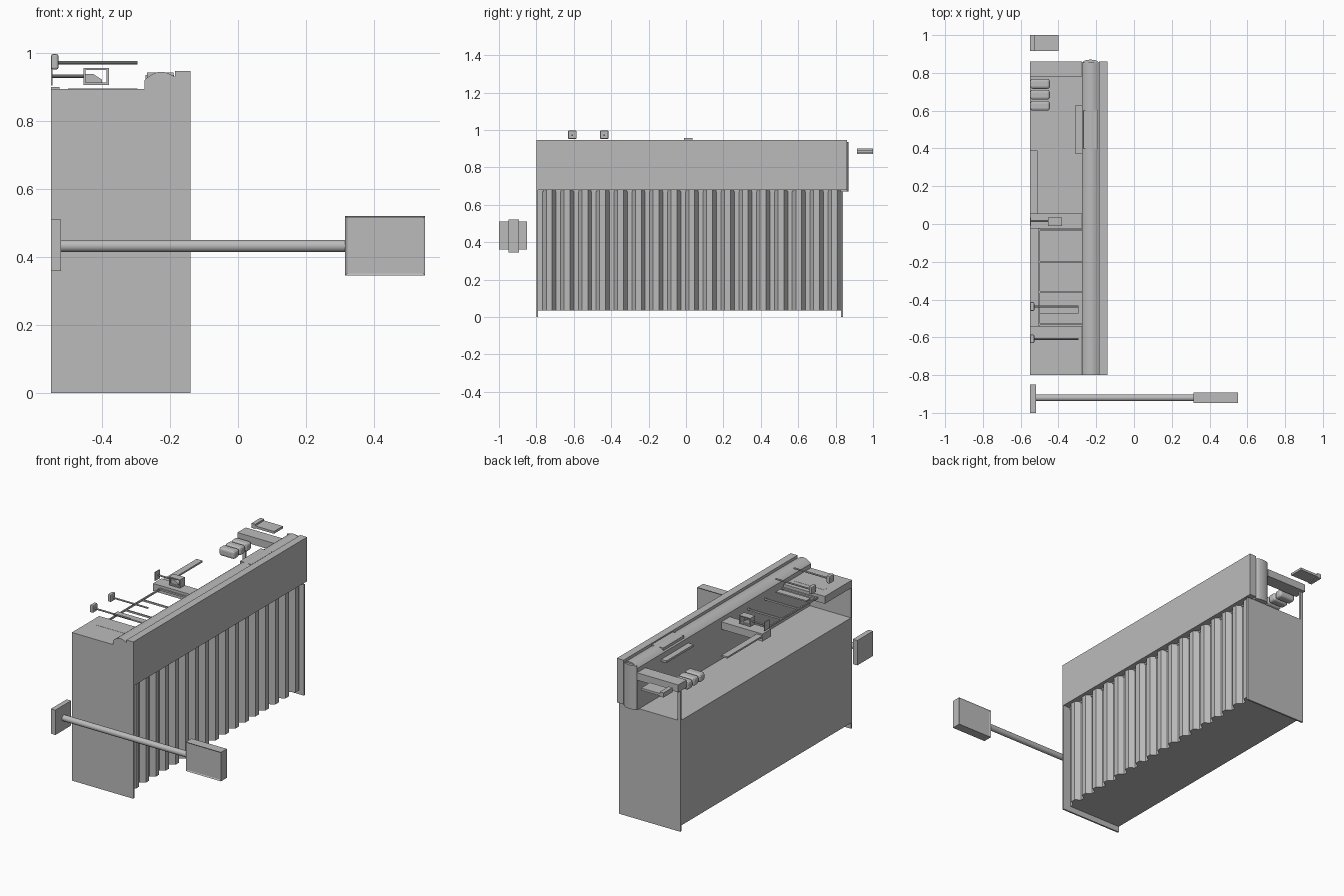
import bpy, bmesh, math
from mathutils import Vector

cube = bpy.data.objects.get("Cube")
if cube:
    bpy.data.objects.remove(cube, do_unlink=True)

grey = bpy.data.materials.new("plain_grey")
grey.use_nodes = True
grey.diffuse_color = (0.5, 0.5, 0.5, 1)
grey.node_tree.nodes["Principled BSDF"].inputs["Base Color"].default_value = (0.5, 0.5, 0.5, 1)


def finish(name, bm, smooth=False):
    bmesh.ops.recalc_face_normals(bm, faces=bm.faces)
    mesh = bpy.data.meshes.new(name)
    bm.to_mesh(mesh)
    bm.free()
    mesh.materials.append(grey)
    ob = bpy.data.objects.new(name, mesh)
    bpy.context.collection.objects.link(ob)
    if smooth:
        bpy.ops.object.select_all(action='DESELECT')
        ob.select_set(True)
        bpy.context.view_layer.objects.active = ob
        bpy.ops.object.shade_smooth_by_angle(angle=math.radians(35))
    return ob


def box(name, x, y, z):
    """Box from three (low, high) ranges."""
    bm = bmesh.new()
    bmesh.ops.create_cube(bm, size=1)
    for v in bm.verts:
        v.co = Vector([(r[0] + r[1]) / 2 + c * (r[1] - r[0]) for r, c in zip((x, y, z), v.co)])
    return finish(name, bm)


def prism(name, points, axis, low, high, smooth=False):
    """Extrude a closed outline; points leave out the extrusion axis."""
    bm = bmesh.new()
    verts = []
    for p in points:
        co = list(p)
        co.insert(axis, low)
        verts.append(bm.verts.new(co))
    face = bm.faces.new(verts)
    out = bmesh.ops.extrude_face_region(bm, geom=[face])
    shift = Vector((0, 0, 0))
    shift[axis] = high - low
    bmesh.ops.translate(bm, vec=shift, verts=[g for g in out["geom"] if isinstance(g, bmesh.types.BMVert)])
    return finish(name, bm, smooth)


def rod(name, x, y, z, radius, sides=24):
    pts = [(y + radius * math.cos(i * math.tau / sides), z + radius * math.sin(i * math.tau / sides))
           for i in range(sides)]
    return prism(name, pts, 0, x[0], x[1], True)


def bevel(ob, width, segments=3):
    mod = ob.modifiers.new("rounding", 'BEVEL')
    mod.width = width
    mod.segments = segments
    return ob


# Counter body and end panels
BACK, INNER, OUTER = -0.55, -0.275, -0.14
box("counter_body", (BACK, -0.195), (-0.79, 0.83), (0.035, 0.67))
box("front_end_panel", (BACK, OUTER), (-0.8, -0.79), (0, 0.885))
box("rear_end_panel", (BACK, OUTER), (0.83, 0.84), (0, 0.67))

# Corrugated customer side
ribs, start, end = 17, -0.79, 0.83
pitch = (end - start) / ribs
outline = [(-0.2, start)]
for i in range(ribs):
    y = start + i * pitch
    for part, x in ((0, -0.19), (0.25, -0.19), (0.45, -0.16), (0.78, -0.16)):
        outline.append((x, y + part * pitch))
outline += [(-0.19, end), (-0.2, end)]
prism("corrugated_cladding", outline, 2, 0.035, 0.68)

# Fascia and domed rail behind it
box("fascia", (-0.185, OUTER), (-0.8, 0.86), (0.68, 0.947))
dome = [(INNER, 0.67), (-0.185, 0.67), (-0.185, 0.93)]
for i in range(1, 12):
    t = i / 12
    dome.append((-0.185 + t * (INNER + 0.185), 0.93 - 0.008 * t + 0.019 * math.sin(math.pi * t)))
dome.append((INNER, 0.92))
prism("domed_rail", dome, 1, -0.8, 0.855, True)
prism("rail_rounded_end", [(-0.23 + 0.042 * math.cos(a * math.pi / 10), 0.855 + 0.015 * math.sin(a * math.pi / 10))
                           for a in range(11)], 2, 0.67, 0.935, True)
box("rail_insert", (-0.268, -0.19), (0.4, 0.6), (0.9, 0.9435))
box("rail_ledge", (-0.31, INNER), (0.37, 0.63), (0.875, 0.888))

# Raised worktop slabs, rear post and side plank
for name, y in (("front_slab", (-0.8, -0.54)), ("middle_slab", (-0.025, 0.055)), ("rear_slab", (0.78, 0.86))):
    box(name, (BACK, INNER), y, (0.85, 0.895))
box("rear_post", (BACK, -0.53), (0.83, 0.84), (0.67, 0.85))
box("side_plank", (BACK, -0.51), (0.055, 0.39), (0.875, 0.885))

# Open frame over the worktop
box("frame_side_bar", (-0.505, -0.497), (-0.54, -0.025), (0.87, 0.88))
for i, y in enumerate((-0.53, -0.36, -0.2, -0.03)):
    box(f"frame_cross_bar_{i + 1}", (-0.5, INNER), (y - 0.004, y + 0.004), (0.87, 0.88))

# Rounded holders near the rear
for i in range(3):
    y = 0.6 + i * 0.058
    bevel(box(f"holder_{i + 1}", (BACK, -0.445), (y, y + 0.052), (0.825, 0.875)), 0.014)

# Two slim arms with square heads
for i, y in enumerate((-0.608, -0.437)):
    bevel(box(f"arm_head_{i + 1}", (BACK, -0.528), (y - 0.023, y + 0.023), (0.952, 0.997)), 0.006, 2)
    rod(f"arm_rod_{i + 1}", (-0.53, -0.295), y, 0.972, 0.005, 10)
    box(f"arm_plate_{i + 1}", (-0.5, -0.295), (y - 0.038, y + 0.002), (0.888, 0.896))

# Small terminal on a stalk: hollow case with a wedge inside
box("terminal_mount", (BACK, -0.546), (-0.01, 0.035), (0.905, 0.958))
rod("terminal_stalk", (-0.547, -0.455), 0.015, 0.932, 0.005, 10)
for name, x, z in (("left", (-0.455, -0.449), (0.906, 0.956)), ("right", (-0.386, -0.38), (0.906, 0.956)),
                   ("bottom", (-0.449, -0.386), (0.906, 0.914)), ("top", (-0.449, -0.386), (0.95, 0.956))):
    box(f"terminal_case_{name}", x, (-0.01, 0.035), z)
prism("terminal_wedge", [(-0.449, 0.914), (-0.4, 0.914), (-0.4, 0.922), (-0.425, 0.938), (-0.449, 0.938)],
      1, 0.0, 0.025)

# Detached tray at the rear
box("tray", (-0.53, -0.4), (0.915, 1.0), (0.876, 0.89))
box("tray_lip", (BACK, -0.525), (0.915, 1.0), (0.872, 0.9))

# Display on a long horizontal arm
box("display_mount", (BACK, -0.52), (-1.0, -0.85), (0.36, 0.51))
rod("display_arm", (-0.52, 0.315), -0.92, 0.433, 0.018)
screen = box("display", (0.315, 0.55), (-0.948, -0.892), (0.346, 0.521))
bm = bmesh.new()
bm.from_mesh(screen.data)
sides = [f for f in bm.faces if abs(f.normal.y) > 0.9]
bmesh.ops.inset_individual(bm, faces=sides, thickness=0.009, depth=-0.004)
bm.to_mesh(screen.data)
bm.free()
